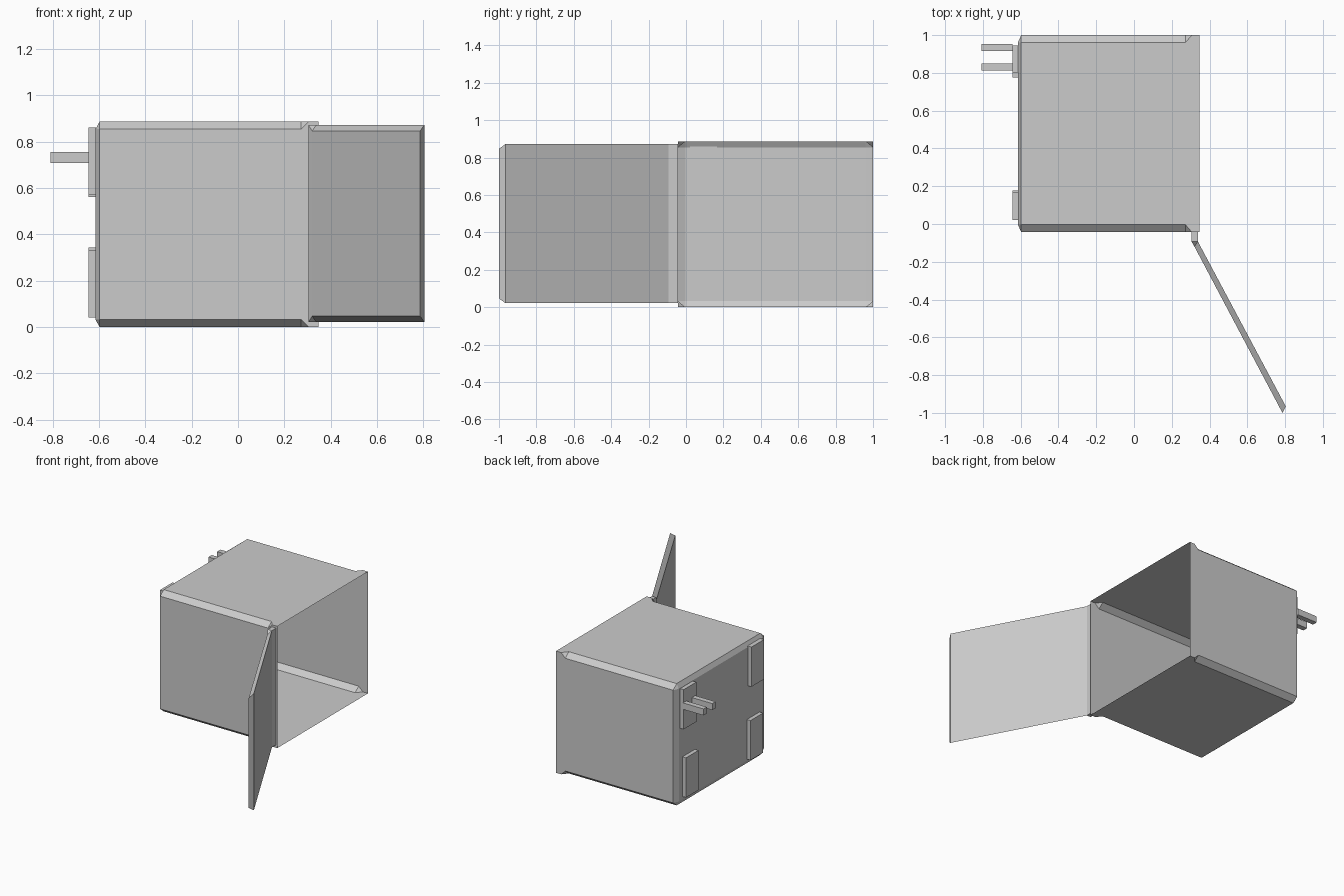
import bpy, bmesh

if "Cube" in bpy.data.objects:
    bpy.data.objects.remove(bpy.data.objects["Cube"])


def loft(name, rings, caps):
    """Skin a list of equal-length point rings; caps = (close first, close last)."""
    bm = bmesh.new()
    loops = [[bm.verts.new(p) for p in ring] for ring in rings]
    for a, b in zip(loops, loops[1:]):
        n = len(a)
        for i in range(n):
            j = (i + 1) % n
            bm.faces.new((a[i], a[j], b[j], b[i]))
    for use, loop in zip(caps, (loops[0], loops[-1])):
        if use:
            bm.faces.new(loop)
    bmesh.ops.remove_doubles(bm, verts=bm.verts, dist=0.0005)
    bmesh.ops.recalc_face_normals(bm, faces=bm.faces)
    me = bpy.data.meshes.new(name)
    bm.to_mesh(me)
    bm.free()
    ob = bpy.data.objects.new(name, me)
    bpy.context.collection.objects.link(ob)
    return ob


def rect(x, y0, y1, z0, z1):
    return [(x, y0, z0), (x, y1, z0), (x, y1, z1), (x, y0, z1)]


def box(name, x0, x1, y0, y1, z0, z1):
    return loft(name, [rect(x0, y0, y1, z0, z1), rect(x1, y0, y1, z0, z1)], (True, True))


# Open shell: chamfered edges, square rim at the opening
Y0, Y1, Z0, Z1 = -0.043, 1.0, 0.0, 0.887
CY, CZ = 0.04, 0.033


def section(x, cy, cz, inset_y=0.0, inset_z=0.0):
    a, b, c, d = Y0 + inset_y, Y1 - inset_y, Z0 + inset_z, Z1 - inset_z
    return [(x, a + cy, c), (x, b - cy, c), (x, b, c + cz), (x, b, d - cz),
            (x, b - cy, d), (x, a + cy, d), (x, a, d - cz), (x, a, c + cz)]


loft("housing_shell", [
    section(-0.615, 0, 0, CY, CZ),
    section(-0.597, CY, CZ),
    section(0.272, CY, CZ),
    section(0.306, 0, 0),
    section(0.347, 0, 0),
], (True, False))

# Hinge strip on the corner of the opening
DZ0, DZ1, BZ = 0.022, 0.872, 0.025
box("hinge_strip", 0.304, 0.338, -0.092, Y0, DZ0, DZ1)


# Open door: full-height inner face, smaller bevelled outer face
def door_section(inner, outer):
    return [(*inner, DZ0), (*inner, DZ1), (*outer, DZ1 - BZ), (*outer, DZ0 + BZ)]


loft("door", [
    [(0.338, -0.092, DZ0), (0.338, -0.092, DZ1), (0.304, -0.092, DZ1), (0.304, -0.092, DZ0)],
    door_section((0.338, -0.0925), (0.320, -0.12)),
    door_section((0.804, -0.966), (0.786, -1.0)),
], (True, True))

# Mounting pads on the back wall
for i, (y, z) in enumerate([(0.021, 0.573), (0.801, 0.561), (0.032, 0.042), (0.775, 0.054)]):
    box(f"back_pad_{i + 1}", -0.644, -0.612, y, y + 0.145, z, z + 0.289)

# Pair of plug prongs on one pad
for i, y in enumerate((0.813, 0.915)):
    box(f"prong_{i + 1}", -0.808, -0.642, y, y + 0.038, 0.709, 0.756)
